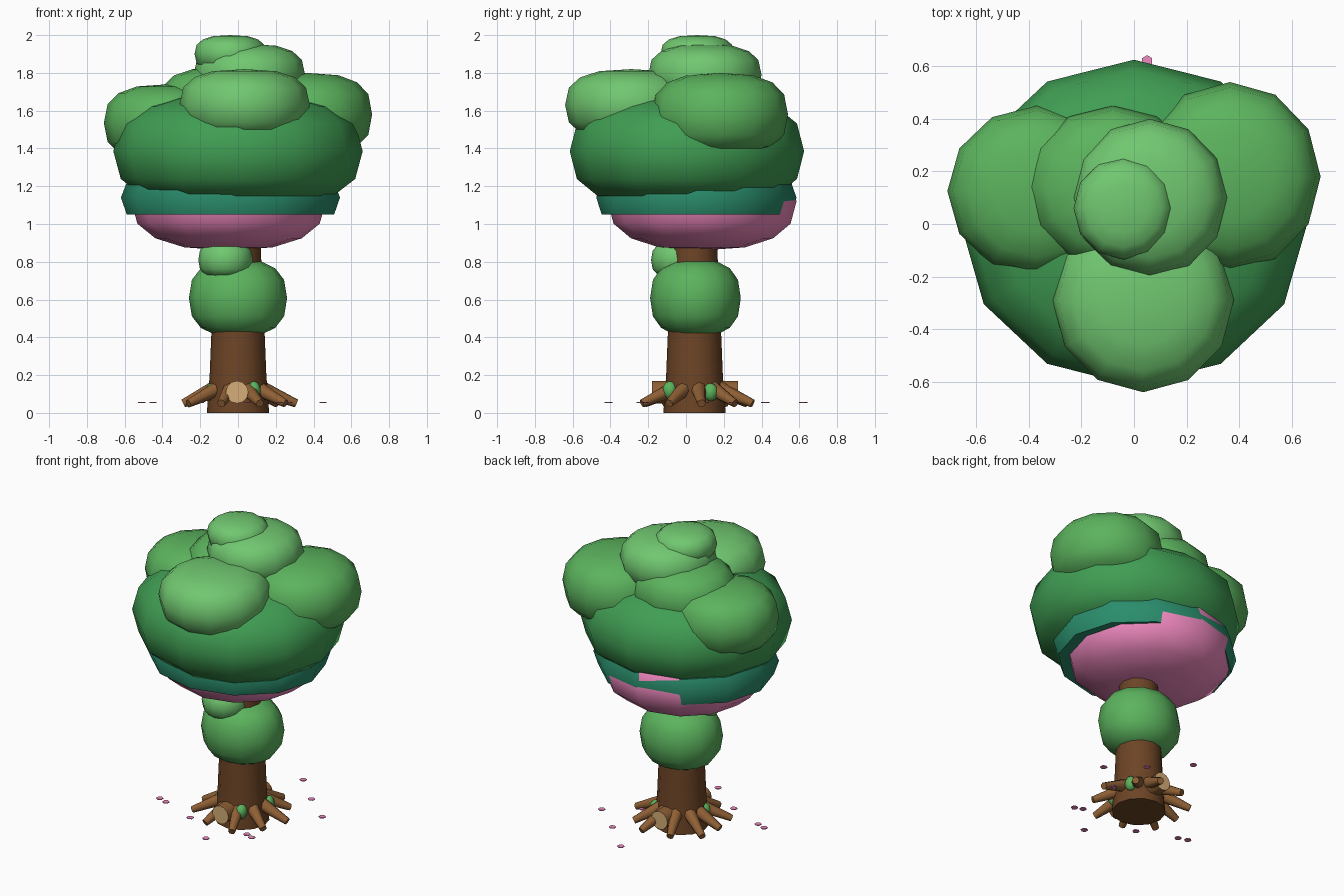
import bpy, bmesh, math
from mathutils import Vector, Matrix

if "Cube" in bpy.data.objects:
    bpy.data.objects.remove(bpy.data.objects["Cube"])


def material(name, rgb):
    m = bpy.data.materials.new(name)
    m.diffuse_color = [(c / 255) ** 2.2 for c in rgb] + [1]
    m.use_nodes = True
    m.node_tree.nodes["Principled BSDF"].inputs["Base Color"].default_value = m.diffuse_color
    return m


BARK = material("bark", (108, 70, 42))
ROOT = material("root_wood", (142, 96, 56))
CUT = material("cut_wood", (212, 172, 118))
DARK = material("dark_leaf", (66, 156, 84))
TEAL = material("teal_leaf", (46, 140, 108))
PINK = material("blossom", (240, 136, 190))
MID = material("mid_leaf", (92, 178, 94))
LIGHT = material("light_leaf", (112, 198, 112))


def finish(bm, name, mats, angle=50):
    me = bpy.data.meshes.new(name)
    bm.to_mesh(me)
    bm.free()
    for m in mats:
        me.materials.append(m)
    ob = bpy.data.objects.new(name, me)
    bpy.context.collection.objects.link(ob)
    bpy.ops.object.select_all(action='DESELECT')
    bpy.context.view_layer.objects.active = ob
    ob.select_set(True)
    bpy.ops.object.shade_smooth_by_angle(angle=math.radians(angle))
    return ob


def blob(name, loc, size, mat, power=0.75, seg=12, rings=8, floor=-9, ceiling=9):
    """Puffy ellipsoid: power < 1 squares the side profile; floor/ceiling flatten it."""
    bm = bmesh.new()
    bmesh.ops.create_uvsphere(bm, u_segments=seg, v_segments=rings, radius=1)
    for v in bm.verts:
        flat = math.hypot(v.co.x, v.co.y)
        k = flat ** (power - 1) if flat > 1e-4 else 0
        z = math.copysign(abs(v.co.z) ** power, v.co.z)
        v.co = (v.co.x * k * size[0] + loc[0], v.co.y * k * size[1] + loc[1],
                min(max(z * size[2] + loc[2], floor), ceiling))
    return finish(bm, name, [mat], 60)


def limb(name, a, b, r1, r2, mats, seg=8):
    a, b = Vector(a), Vector(b)
    d = b - a
    rot = d.to_track_quat('Z', 'Y').to_matrix().to_4x4()
    bm = bmesh.new()
    bmesh.ops.create_cone(bm, cap_ends=True, segments=seg, radius1=r1, radius2=r2,
                          depth=d.length, matrix=Matrix.Translation((a + b) / 2) @ rot)
    if len(mats) > 1:  # pale sawn end
        bm.normal_update()
        for f in bm.faces:
            if len(f.verts) > 4 and f.normal.dot(d) > 0:
                f.material_index = 1
    return finish(bm, name, mats)


# trunk, lofted from a tapering profile
profile = [(0.0, 0.165), (0.2, 0.15), (0.4, 0.142), (0.65, 0.13), (1.0, 0.115)]
bm = bmesh.new()
rows = []
for z, r in profile:
    rows.append([bm.verts.new((r * math.cos(i * math.tau / 12), 0.045 + r * math.sin(i * math.tau / 12), z))
                 for i in range(12)])
for lo, hi in zip(rows, rows[1:]):
    for i in range(12):
        j = (i + 1) % 12
        bm.faces.new((lo[i], lo[j], hi[j], hi[i]))
bm.faces.new(rows[0][::-1])
bm.faces.new(rows[-1])
finish(bm, "trunk", [BARK])

# roots fanning out around the base
for i, deg in enumerate([-108, -68, -30, 5, 45, 74, 112, 150, 180, 212]):
    c, s = math.cos(math.radians(deg)), math.sin(math.radians(deg))
    reach = 0.31 if i % 2 else 0.29
    limb(f"root_{i}", (0.12 * c, 0.055 + 0.12 * s, 0.13), (reach * c, 0.055 + reach * s, 0.05),
         0.042, 0.022, [ROOT])

# sawn branch stubs, front and back
limb("front_stub", (-0.005, 0, 0.11), (-0.005, -0.18, 0.11), 0.06, 0.06, [ROOT, CUT], 12)
limb("back_stub", (0.005, 0.1, 0.11), (0.005, 0.275, 0.11), 0.06, 0.06, [ROOT, CUT], 12)

# moss patches on the trunk
for i, p in enumerate([(0.135, 0.13, 0.11), (0.085, -0.085, 0.12), (-0.14, 0.0, 0.11)]):
    blob(f"moss_{i}", p, (0.035, 0.04, 0.048), MID, 1, 8, 6)

# foliage around the trunk
blob("lower_foliage", (0, 0.05, 0.608), (0.26, 0.24, 0.208), MID, 0.8)
blob("small_foliage", (-0.065, -0.04, 0.81), (0.145, 0.145, 0.1), LIGHT)

# main canopy layers: flat-bottomed teal band between blossom and leaves
blob("pink_canopy", (-0.05, 0.085, 1.12), (0.515, 0.5, 0.26), PINK, 0.82)
blob("teal_canopy", (-0.04, 0.055, 1.14), (0.58, 0.53, 0.2), TEAL, 0.7, floor=1.05, ceiling=1.22)
blob("dark_canopy", (0, 0.005, 1.385), (0.66, 0.62, 0.31), DARK, 0.78, floor=1.13)

# upper tufts
tufts = {
    "front_tuft": ((0.035, -0.29, 1.63), (0.345, 0.35, 0.19), LIGHT),
    "right_tuft": ((0.365, 0.18, 1.58), (0.345, 0.36, 0.22), MID),
    "left_tuft": ((-0.37, 0.125, 1.535), (0.34, 0.325, 0.205), MID),
    "back_tuft": ((-0.08, 0.14, 1.64), (0.335, 0.31, 0.19), MID),
    "upper_tuft": ((0.06, 0.1, 1.79), (0.295, 0.3, 0.163), LIGHT),
    "top_tuft": ((-0.04, 0.06, 1.9), (0.19, 0.195, 0.1), LIGHT),
}
for name, (loc, size, mat) in tufts.items():
    blob(name, loc, size, mat)

# fallen petals
petals = [(-0.51, -0.1), (-0.45, -0.12), (-0.2, -0.22), (0.05, -0.41), (0.22, -0.22),
          (0.27, -0.24), (0.25, 0.1), (0.05, 0.62), (0.25, 0.42), (0.45, 0.25)]
for i, (x, y) in enumerate(petals):
    limb(f"petal_{i}", (x, y, 0.053), (x, y, 0.058), 0.022, 0.022, [PINK], 6)
